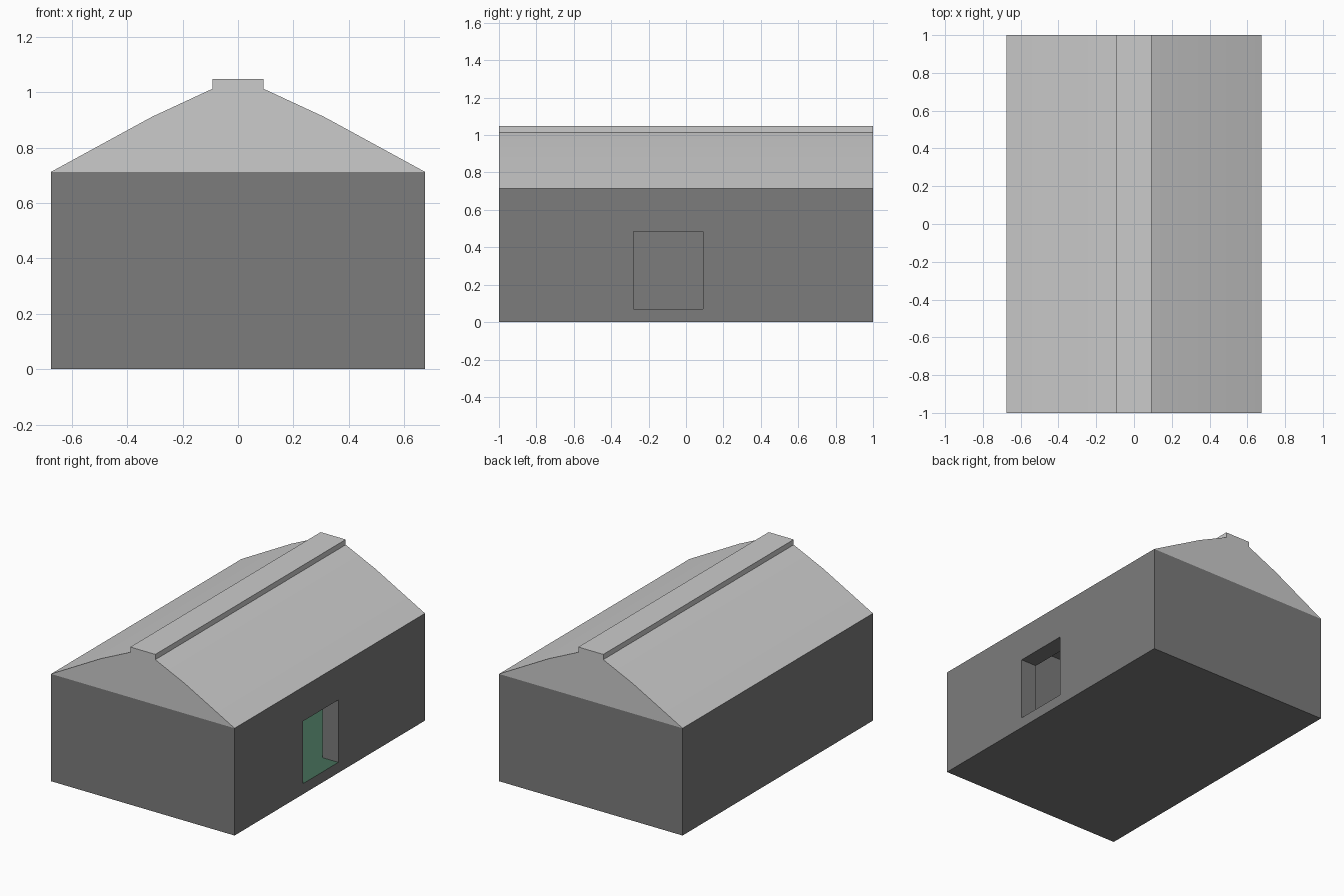
import bpy, bmesh, math

if "Cube" in bpy.data.objects:
    bpy.data.objects.remove(bpy.data.objects["Cube"])

W, L, EAVE, FLOOR = 0.675, 1.0, 0.713, 0.07


def material(name, rgb):
    m = bpy.data.materials.new(name)
    m.diffuse_color = (*rgb, 1)
    m.use_nodes = True
    m.node_tree.nodes["Principled BSDF"].inputs["Base Color"].default_value = m.diffuse_color
    return m


def add_object(name, bm):
    bmesh.ops.recalc_face_normals(bm, faces=bm.faces[:])
    me = bpy.data.meshes.new(name)
    bm.to_mesh(me)
    bm.free()
    ob = bpy.data.objects.new(name, me)
    bpy.context.collection.objects.link(ob)
    return ob


def box(name, lo, hi):
    bm = bmesh.new()
    bmesh.ops.create_cube(bm, size=1)
    for v in bm.verts:
        v.co = [l + (c + 0.5) * (h - l) for c, l, h in zip(v.co, lo, hi)]
    return add_object(name, bm)


def select_only(ob):
    bpy.ops.object.select_all(action='DESELECT')
    ob.select_set(True)
    bpy.context.view_layer.objects.active = ob


# Wall block, hollowed by a room and a side opening
walls = box("walls", (-W, -L, 0), (W, L, EAVE))
room = box("room_cutter", (-0.56, -0.33, FLOOR), (0.56, 0.885, 0.64))
opening = box("opening_cutter", (0.5, -0.28, FLOOR), (0.8, 0.09, 0.485))
for cutter in (room, opening):
    cutter.hide_render = True
    select_only(walls)
    mod = walls.modifiers.new("cut", 'BOOLEAN')
    mod.operation = 'DIFFERENCE'
    mod.solver = 'EXACT'
    mod.object = cutter
    bpy.ops.object.modifier_apply(modifier=mod.name)
for cutter in (room, opening):
    bpy.data.objects.remove(cutter)

# Dark walls, green floor and sill
walls.data.materials.clear()
walls.data.materials.append(material("dark_grey", (0.2, 0.2, 0.2)))
walls.data.materials.append(material("floor_green", (0.06, 0.155, 0.1)))
for p in walls.data.polygons:
    is_floor = p.normal.z > 0.9 and abs(p.center.z - FLOOR) < 0.01
    p.material_index = 1 if is_floor else 0

# Roof: mirrored gable profile with a raised ridge cap, extruded along y
half = [(W, EAVE), (0.31, 0.912), (0.092, 1.013), (0.092, 1.048)]
profile = half + [(-x, z) for x, z in reversed(half)]
bm = bmesh.new()
face = bm.faces.new([bm.verts.new((x, -L, z)) for x, z in profile])
ext = bmesh.ops.extrude_face_region(bm, geom=[face], use_keep_orig=True)
new_verts = [g for g in ext["geom"] if isinstance(g, bmesh.types.BMVert)]
bmesh.ops.translate(bm, verts=new_verts, vec=(0, 2 * L, 0))
roof = add_object("roof", bm)
select_only(roof)
bpy.ops.object.shade_smooth_by_angle(angle=math.radians(20))
